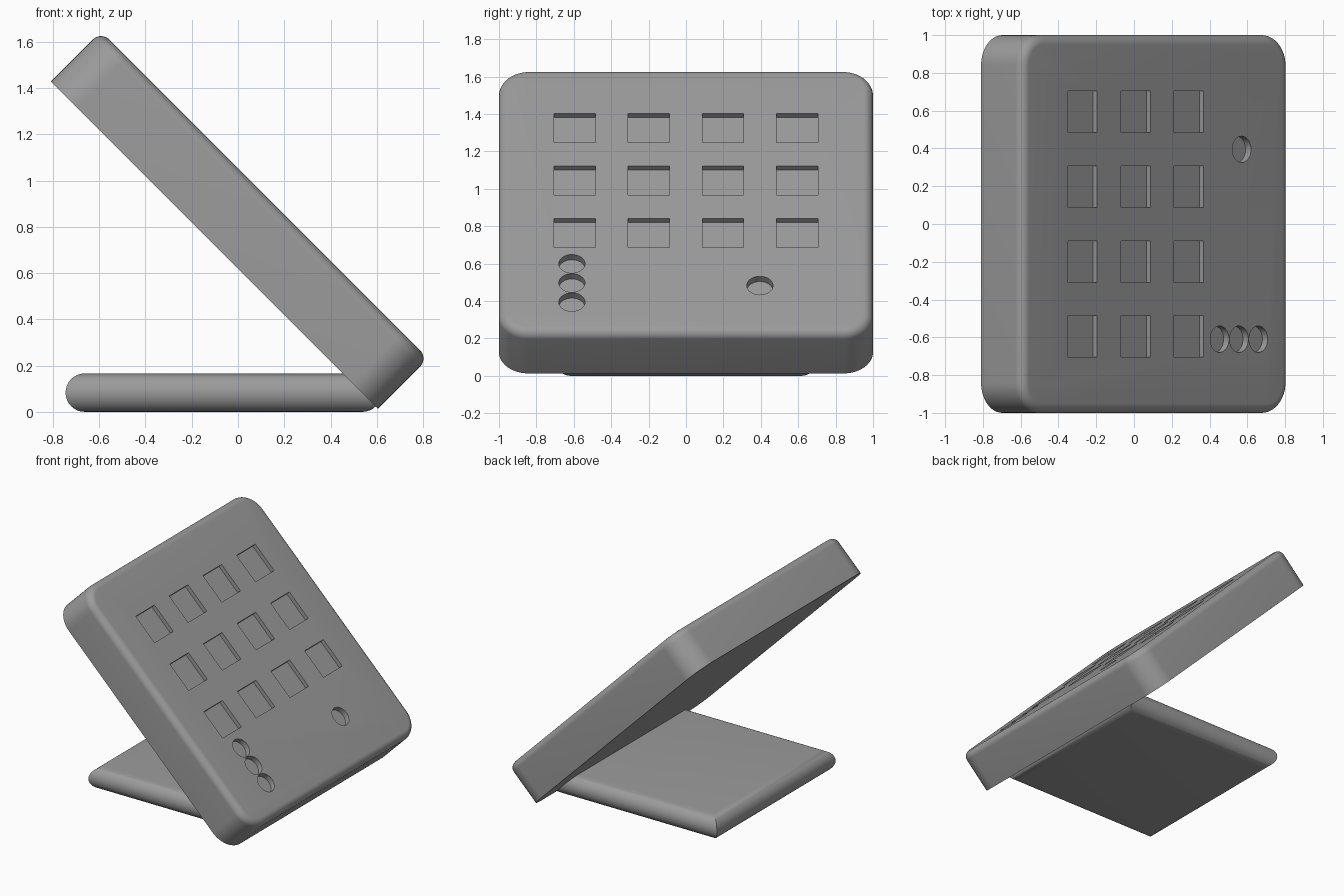
import bpy, bmesh, math
from mathutils import Matrix

if "Cube" in bpy.data.objects:
    bpy.data.objects.remove(bpy.data.objects["Cube"])

grey = bpy.data.materials.new("mid grey")
grey.diffuse_color = (0.33, 0.33, 0.33, 1)
grey.use_nodes = True
grey.node_tree.nodes["Principled BSDF"].inputs["Base Color"].default_value = grey.diffuse_color


def ring(hx, hy, r, z, seg=12):
    """Rounded rectangle outline; r = 0 gives four sharp corners."""
    if r == 0:
        return [(hx, hy, z), (-hx, hy, z), (-hx, -hy, z), (hx, -hy, z)]
    pts = []
    for k, (sx, sy) in enumerate(((1, 1), (-1, 1), (-1, -1), (1, -1))):
        for i in range(seg + 1):
            a = math.radians(90 * k + 90 * i / seg)
            pts.append((sx * (hx - r) + r * math.cos(a), sy * (hy - r) + r * math.sin(a), z))
    return pts


def loft(bm, rings):
    """Skin stacked outlines and cap both ends."""
    rows = [[bm.verts.new(p) for p in r] for r in rings]
    for a, b in zip(rows, rows[1:]):
        for i in range(len(a)):
            j = (i + 1) % len(a)
            bm.faces.new((a[i], a[j], b[j], b[i]))
    bm.faces.new(rows[0][::-1])
    bm.faces.new(rows[-1])


def finish(name, bm, matrix):
    bmesh.ops.recalc_face_normals(bm, faces=bm.faces)
    mesh = bpy.data.meshes.new(name)
    bm.to_mesh(mesh)
    bm.free()
    mesh.materials.append(grey)
    ob = bpy.data.objects.new(name, mesh)
    ob.matrix_world = matrix
    bpy.context.collection.objects.link(ob)
    return ob


def smooth(ob):
    bpy.ops.object.select_all(action='DESELECT')
    ob.select_set(True)
    bpy.context.view_layer.objects.active = ob
    bpy.ops.object.shade_smooth_by_angle(angle=math.radians(30))


# Tilted frame: local x runs down the slope, local z points out of the face
tilt = Matrix.Translation((-0.1025, 0, 0.72)) @ Matrix.Rotation(math.radians(45), 4, 'Y')
T, FILLET, CORNER = 0.308, 0.05, 0.16

# Front panel with rounded corners and a filleted front edge
bm = bmesh.new()
rings = [ring(1, 1, CORNER, 0)]
for i in range(9):
    a = math.radians(90 * i / 8)
    d = FILLET * (1 - math.cos(a))
    rings.append(ring(1 - d, 1 - d, CORNER - d, T - FILLET + FILLET * math.sin(a)))
loft(bm, rings)
panel = finish("panel", bm, tilt)

# Recesses: key grid, three indicator holes and one single hole
bm = bmesh.new()


def place(x, y, depth):
    return Matrix.Translation((x, y, T - depth + 0.1))


for x in (-0.549, -0.151, 0.246):
    for y in (-0.595, -0.199, 0.198, 0.595):
        bmesh.ops.create_cube(bm, size=1, matrix=place(x, y, 0.03) @ Matrix.Diagonal((0.22, 0.22, 0.2, 1)))
for x, y in ((0.478, -0.61), (0.623, -0.61), (0.768, -0.61), (0.643, 0.395)):
    bmesh.ops.create_cone(bm, cap_ends=True, segments=32, radius1=0.07, radius2=0.07,
                          depth=0.2, matrix=place(x, y, 0.04))
cutter = finish("recess_cutter", bm, tilt)
cutter.hide_render = True
cut = panel.modifiers.new("recesses", 'BOOLEAN')
cut.operation, cut.solver, cut.object = 'DIFFERENCE', 'EXACT', cutter
bpy.context.view_layer.objects.active = panel
bpy.ops.object.modifier_apply(modifier=cut.name)
bpy.data.objects.remove(cutter)
smooth(panel)

# Flat foot with half-round edges meeting at mitred corners
R, HX, HY = 0.083, 0.683, 0.70
bm = bmesh.new()
rings = []
for i in range(17):
    a = math.radians(-90 + 180 * i / 16)
    d = R * (1 - math.cos(a))
    rings.append(ring(HX - d, HY - d, 0, R + R * math.sin(a)))
loft(bm, rings)
smooth(finish("foot", bm, Matrix.Translation((-0.0625, 0, 0))))
